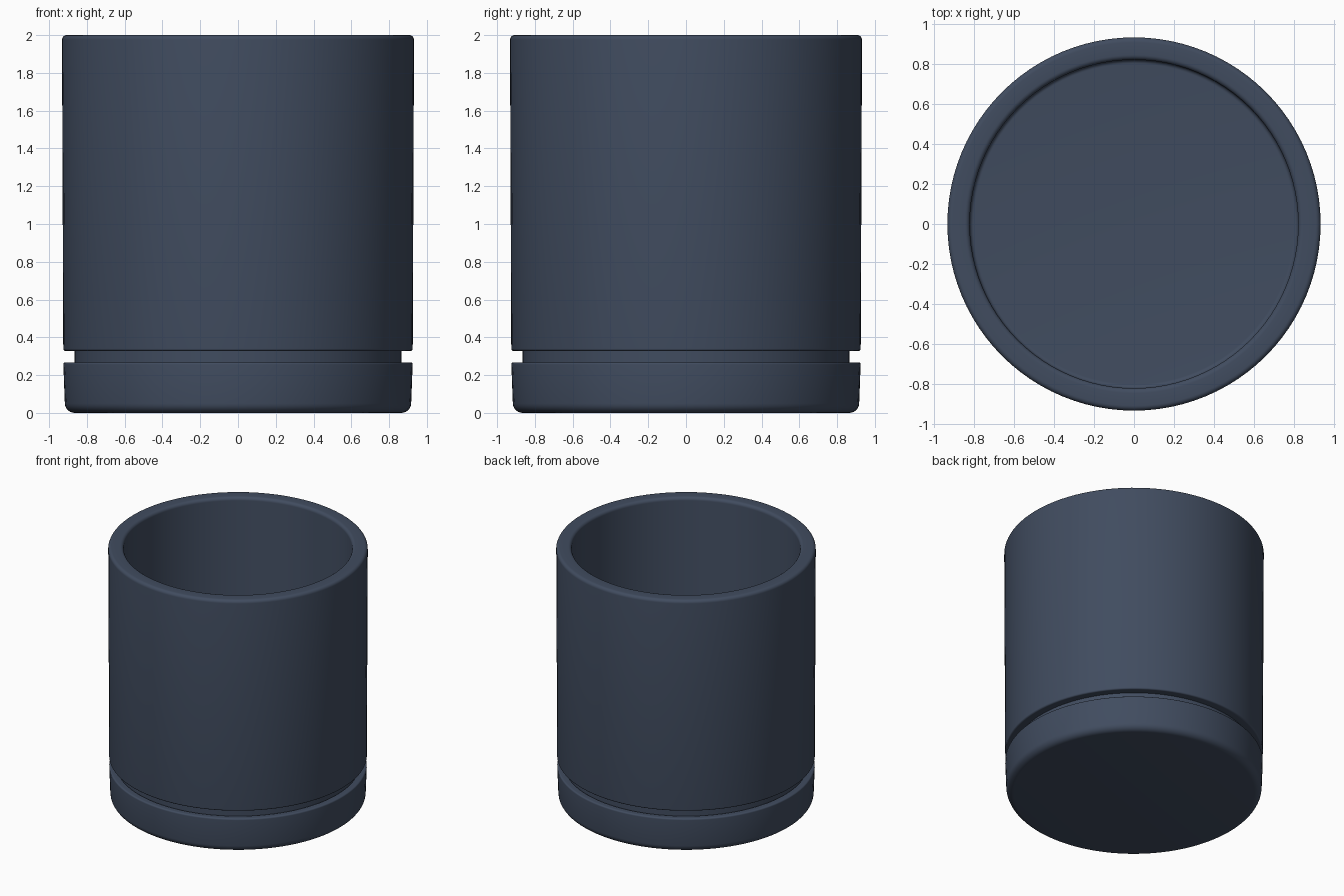
import bpy
import bmesh
import math

cube = bpy.data.objects.get("Cube")
if cube:
    bpy.data.objects.remove(cube, do_unlink=True)

SEGMENTS = 96

# Single glaze colour
glaze = bpy.data.materials.new("slate_blue_glaze")
glaze.use_nodes = True
colour = (0.052, 0.072, 0.115, 1)
glaze.diffuse_color = colour
shader = glaze.node_tree.nodes["Principled BSDF"]
shader.inputs["Base Color"].default_value = colour
shader.inputs["Roughness"].default_value = 0.6


def rounded(profile, steps=6):
    """Replace each (radius, z, fillet) corner with an arc of points."""
    points = []
    for i, (r, z, fillet) in enumerate(profile):
        if fillet == 0:
            points.append((r, z))
            continue
        ends = []
        for other in (profile[i - 1], profile[i + 1]):
            dr, dz = other[0] - r, other[1] - z
            scale = fillet / math.hypot(dr, dz)
            ends.append((r + dr * scale, z + dz * scale))
        (ar, az), (br, bz) = ends
        # Right-angled corners: sweep a quarter turn between the two ends
        for k in range(steps + 1):
            t = k / steps * math.pi / 2
            a, b = 1 - math.sin(t), 1 - math.cos(t)
            points.append((r + (ar - r) * a + (br - r) * b,
                           z + (az - z) * a + (bz - z) * b))
    return points


def lathe(name, profile):
    """Spin a profile, from axis to axis, around z."""
    bm = bmesh.new()
    verts = [bm.verts.new((r, 0, z)) for r, z in rounded(profile)]
    edges = [bm.edges.new(pair) for pair in zip(verts, verts[1:])]
    bmesh.ops.spin(bm, geom=verts + edges, cent=(0, 0, 0), axis=(0, 0, 1),
                   angle=math.tau, steps=SEGMENTS, use_merge=True)
    bmesh.ops.remove_doubles(bm, verts=bm.verts, dist=0.0001)
    bmesh.ops.recalc_face_normals(bm, faces=bm.faces)
    mesh = bpy.data.meshes.new(name)
    bm.to_mesh(mesh)
    bm.free()
    mesh.materials.append(glaze)
    obj = bpy.data.objects.new(name, mesh)
    bpy.context.collection.objects.link(obj)
    bpy.ops.object.select_all(action="DESELECT")
    obj.select_set(True)
    bpy.context.view_layer.objects.active = obj
    bpy.ops.object.shade_smooth_by_angle(angle=math.radians(35))
    return obj


# Pot: recessed foot, straight outer wall, rounded rim, deep hollow
lathe("pot", [
    (0, 0.08, 0), (0.865, 0.08, 0), (0.865, 0.328, 0),
    (0.925, 0.328, 0.012), (0.932, 2.0, 0.025),
    (0.82, 2.0, 0.025), (0.82, 0.42, 0.02), (0, 0.42, 0),
])

# Saucer: shallow tray with a softly rounded base
lathe("saucer", [
    (0, 0, 0), (0.915, 0, 0.05), (0.925, 0.268, 0.012),
    (0.87, 0.268, 0.01), (0.87, 0.08, 0), (0, 0.08, 0),
])
